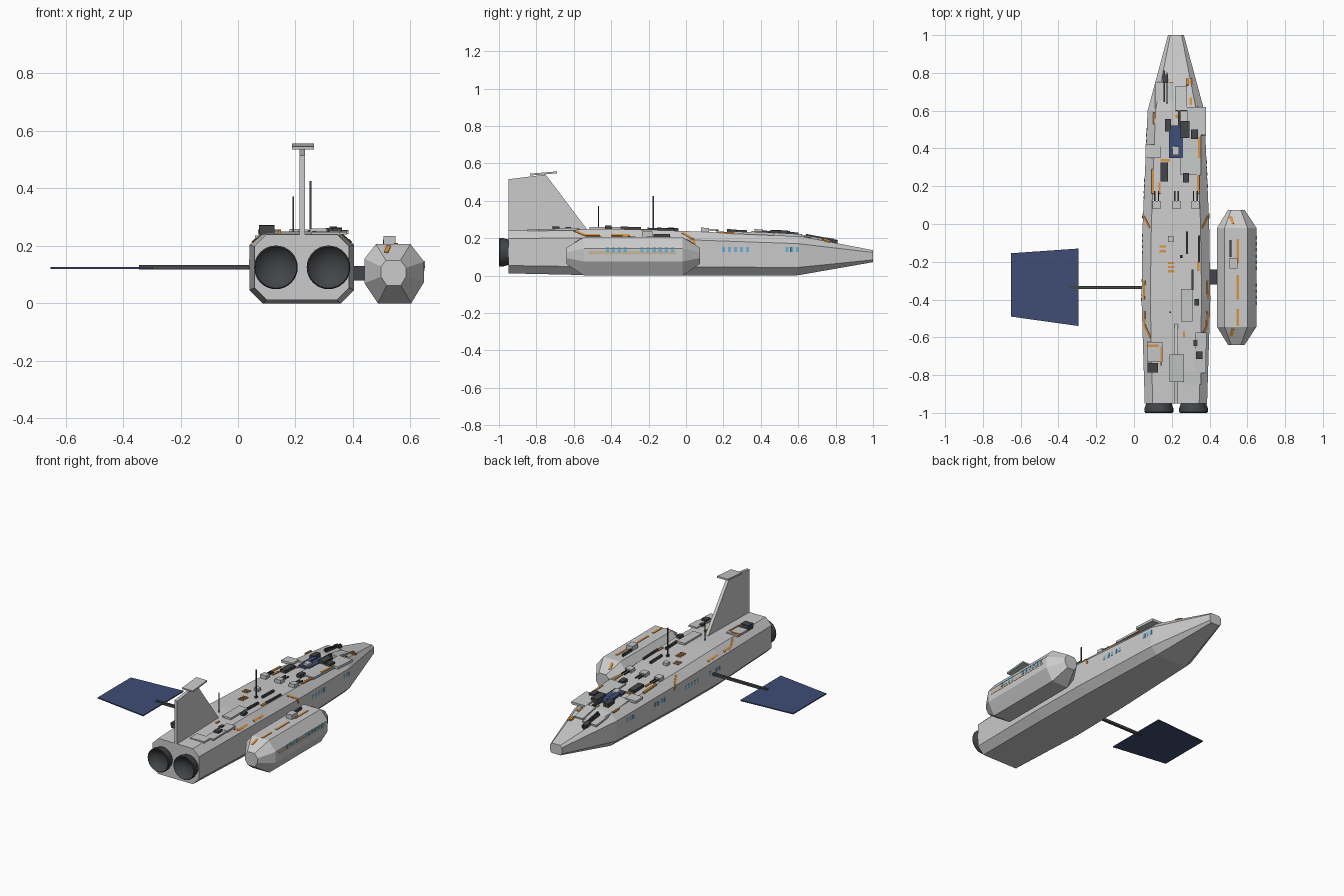
import bpy, bmesh, math
from mathutils import Vector, Matrix

def material(name, r, g, b):
    m = bpy.data.materials.new(name)
    m.diffuse_color = (r, g, b, 1)
    return m

GREY = material("hull grey", .60, .60, .60)
PALE = material("panel grey", .56, .57, .57)
DARK = material("dark metal", .055, .06, .065)
ORANGE = material("orange marking", .70, .29, .05)
BLUE = material("window blue", .16, .45, .66)
NAVY = material("solar navy", .05, .075, .18)
TAN = material("tan stripe", .58, .48, .34)

def finish(name, bm, mat, smooth=False):
    bmesh.ops.recalc_face_normals(bm, faces=bm.faces[:])
    me = bpy.data.meshes.new(name)
    bm.to_mesh(me)
    bm.free()
    ob = bpy.data.objects.new(name, me)
    bpy.context.collection.objects.link(ob)
    me.materials.append(mat)
    if smooth:
        for o in bpy.context.selected_objects:
            o.select_set(False)
        ob.select_set(True)
        bpy.context.view_layer.objects.active = ob
        bpy.ops.object.shade_smooth_by_angle(angle=math.radians(35))
    return ob

def loft(name, rings, mat, smooth=False):
    """Skin a list of closed rings and cap both ends."""
    bm = bmesh.new()
    vs = [[bm.verts.new(p) for p in r] for r in rings]
    n = len(vs[0])
    for a, b in zip(vs, vs[1:]):
        for i in range(n):
            bm.faces.new((a[i], a[(i + 1) % n], b[(i + 1) % n], b[i]))
    bm.faces.new(vs[0])
    bm.faces.new(vs[-1])
    return finish(name, bm, mat, smooth)

def bars(name, items, mat):
    """Boxes from p to q: each item is (p, q, normal, width, thickness)."""
    bm = bmesh.new()
    for p, q, nrm, w, t in items:
        p, q = Vector(p), Vector(q)
        d = (q - p).normalized()
        s = d.cross(Vector(nrm)).normalized()
        u = s.cross(d)
        m = Matrix((s * w, d * (q - p).length, u * t)).transposed().to_4x4()
        m.translation = (p + q) / 2
        bmesh.ops.create_cube(bm, size=1, matrix=m)
    return finish(name, bm, mat)

# Hull stations: y, half width, bottom, top, chamfer
CX = .222
ST = [(-.95, .165, .012, .24, .042), (-.4, .182, 0, .25, .046), (0, .176, 0, .238, .046),
      (.6, .150, .002, .213, .042), (1, .042, .072, .136, .012)]

def at(y):
    for a, b in zip(ST, ST[1:]):
        if y <= b[0] or b is ST[-1]:
            k = (y - a[0]) / (b[0] - a[0])
            return [a[i] + k * (b[i] - a[i]) for i in range(5)]

def octagon(y, x0, x1, z0, z1, c):
    return [(x0 + c, y, z0), (x1 - c, y, z0), (x1, y, z0 + c), (x1, y, z1 - c),
            (x1 - c, y, z1), (x0 + c, y, z1), (x0, y, z1 - c), (x0, y, z0 + c)]

loft("main_hull", [octagon(y, CX - h, CX + h, a, b, c) for y, h, a, b, c in ST], GREY)

def deck(x, y0, y1, w, h, sink=.004):
    """Box lying on the sloped hull top, rising h above it."""
    off = (h - sink) / 2
    return ((x, y0, at(y0)[3] + off), (x, y1, at(y1)[3] + off), (0, 0, 1), w, h + sink)

# Side pod with tapered ends
POD = [(.44, .07), (.44, .155), (.48, .206), (.60, .206), (.648, .145), (.648, .075), (.603, 0), (.487, 0)]
def pod_ring(y, k):
    return [(.54 + (x - .54) * k, y, .108 + (z - .108) * k) for x, z in POD]
loft("side_pod", [pod_ring(-.64, .42), pod_ring(-.545, 1), pod_ring(-.02, 1), pod_ring(.075, .42)], GREY)
bars("pod_strut", [((.38, -.28, .105), (.46, -.28, .105), (0, 0, 1), .08, .05)], DARK)

# Engines: bells with a hollow mouth
for i, x in enumerate((.132, .315)):
    prof = [(.068, -.94), (.070, -.96), (.076, -.975), (.076, -.995), (.072, -1), (.06, -.985), (.035, -.97), (.012, -.965)]
    loft(f"engine_{i + 1}", [[(x + r * math.cos(t * math.pi / 16), y, .125 + r * math.sin(t * math.pi / 16))
                              for t in range(32)] for r, y in prof], DARK, True)

# Tail fin and its cap plate
FIN = [(-.95, .22), (-.95, .515), (-.75, .54), (-.52, .235)]
loft("tail_fin", [[(x, y, z) for y, z in FIN] for x in (.214, .234)], GREY)
bars("fin_cap", [((.226, -.835, .54), (.226, -.69, .552), (0, 0, 1), .076, .01)], PALE)

# Solar panel on its boom
bars("solar_boom", [((-.345, -.335, .125), (.06, -.335, .125), (0, 0, 1), .016, .015)], DARK)
SOLAR = [(-.652, -.155), (-.295, -.13), (-.295, -.54), (-.652, -.49)]
loft("solar_panel", [[(x, y, z) for x, y in SOLAR] for z in (.119, .126)], NAVY)

# Antennas
bars("antennas", [((x, y, .23), (x, y, z), (0, 1, 0), .006, .006)
                  for x, y, z in ((.192, -.467, .372), (.252, -.175, .425))], DARK)

# Raised deck panels: x, y0, y1, width, height
bars("deck_panels", [deck(*p) for p in (
    (.28, -.515, -.345, .06, .012), (.355, -.66, -.575, .06, .008), (.305, -.85, -.78, .10, .006),
    (.35, -.79, -.66, .06, .006), (.11, -.73, -.625, .08, .008), (.10, .35, .42, .08, .012),
    (.16, .41, .75, .10, .008), (.25, .60, .73, .06, .010), (.33, .47, .62, .10, .012),
    (.30, .26, .47, .11, .009), (.195, -.095, -.065, .03, .018), (.222, .365, .41, .035, .026))], PALE)

# Three gun mounts
GX = (.12, .225, .325)
bars("gun_bases", [deck(x, .08, .122, .042, .022) for x in GX], PALE)
bars("gun_barrels", [((x + s, .10, .245), (x + s, .175, .243), (0, 0, 1), .007, .007)
                     for x in GX for s in (-.01, .01)], DARK)

# Dark equipment boxes and rails
bars("deck_equipment", [deck(*p) for p in (
    (.16, .65, .81, .007, .018), (.175, .64, .80, .007, .018), (.165, .75, .79, .03, .020),
    (.18, .49, .555, .034, .024), (.27, .455, .545, .045, .026), (.32, .45, .50, .035, .024),
    (.16, .225, .325, .04, .018), (.275, .22, .27, .03, .020), (.24, .50, .60, .012, .018),
    (.28, -.155, -.04, .012, .014), (.25, -.18, -.165, .012, .012), (.345, -.205, -.06, .011, .012),
    (.31, -.35, -.24, .012, .014), (.332, -.432, -.397, .026, .018), (.325, -.645, -.615, .02, .014),
    (.345, -.715, -.675, .034, .018), (.10, -.785, -.735, .055, .028))], DARK)
bars("bridge_panels", [deck(.222, .35, .52, .075, .014), deck(.20, .40, .50, .03, .02)], NAVY)

# Pod roof equipment
bars("pod_rail", [((.51, -.175, .213), (.51, -.085, .213), (0, 0, 1), .01, .018)], DARK)
bars("pod_box", [((.527, -.235, .22), (.527, -.18, .22), (0, 0, 1), .042, .03)], PALE)

# Windows on both hull sides
def side_window(s, y):
    a, b = at(y - .008), at(y + .008)
    return ((CX + s * a[1], y - .008, .14), (CX + s * b[1], y + .008, .14), (s, 0, 0), .025, .004)
RIGHT = [.20, .232, .264, .296, .328, .54, .568, .596]
LEFT = [.44, .47, .50, .14, .17, .20, .23, -.18, -.15, -.12, -.09, -.06, -.40, -.37, -.30]
bars("hull_windows", [side_window(1, y) for y in RIGHT] + [side_window(-1, y) for y in LEFT], BLUE)
bars("pod_windows", [((.648, y - .009, .135), (.648, y + .009, .135), (1, 0, 0), .023, .006)
                     for y in (-.42, -.388, -.356, -.324, -.235, -.203, -.17, -.137, -.105, -.072)], BLUE)
bars("pod_stripe", [((.648, -.52, .122), (.648, -.05, .122), (1, 0, 0), .018, .003)], TAN)

# Orange markings on the deck
marks = [deck(*p, .004) for p in (
    (.282, .735, .77, .012, .012), (.30, .735, .77, .012, .004), (.30, .63, .67, .014, .005),
    (.18, .74, .77, .012, .004), (.105, .53, .59, .011, .005), (.345, .35, .46, .013, .012),
    (.34, .16, .29, .014, .005), (.10, .16, .29, .014, .005), (.135, .16, .22, .012, .005),
    (.165, .33, .345, .05, .005), (.235, .56, .58, .03, .005), (.34, -.25, -.195, .014, .005),
    (.265, -.60, -.57, .012, .005), (.145, -.75, -.65, .009, .011), (.10, -.65, -.638, .06, .011))]
marks += [deck(.152, y, y + .012, .036, .005) for y in (-.125, -.15)]
marks += [deck(.197, y, y + .012, .036, .005) for y in (-.212, -.234, -.256)]
# Markings bent over the upper hull chamfers, both sides
def edge(s, y, k):
    _, h, _, z, c = at(y)
    return (CX + s * (h - c * (1 - k)), y, z - c * k)
for s in (-1, 1):
    for y0, k0, y1, k1 in ((-.60, .1, -.54, .7), (-.54, .7, -.46, .7), (-.40, .7, -.30, .7),
                           (-.02, .2, .04, .9)):
        marks.append((edge(s, y0, k0), edge(s, y1, k1), (s, 0, 1), .013, .005))
    marks.append(((CX + s * .176, .035, .195), (CX + s * .175, .05, .165), (s, 0, 0), .012, .005))
# Markings along the pod roof and tapered ends
marks += [((.55, a, .206), (.55, b, .206), (0, 0, 1), .013, .006)
          for a, b in ((-.21, -.08), (-.40, -.27), (-.54, -.45))]
marks += [((.525, -.555, .2), (.515, -.595, .176), (0, -.6, 1), .015, .006),
          ((.525, 0, .194), (.512, .04, .170), (0, .6, 1), .015, .006)]
bars("orange_markings", marks, ORANGE)
